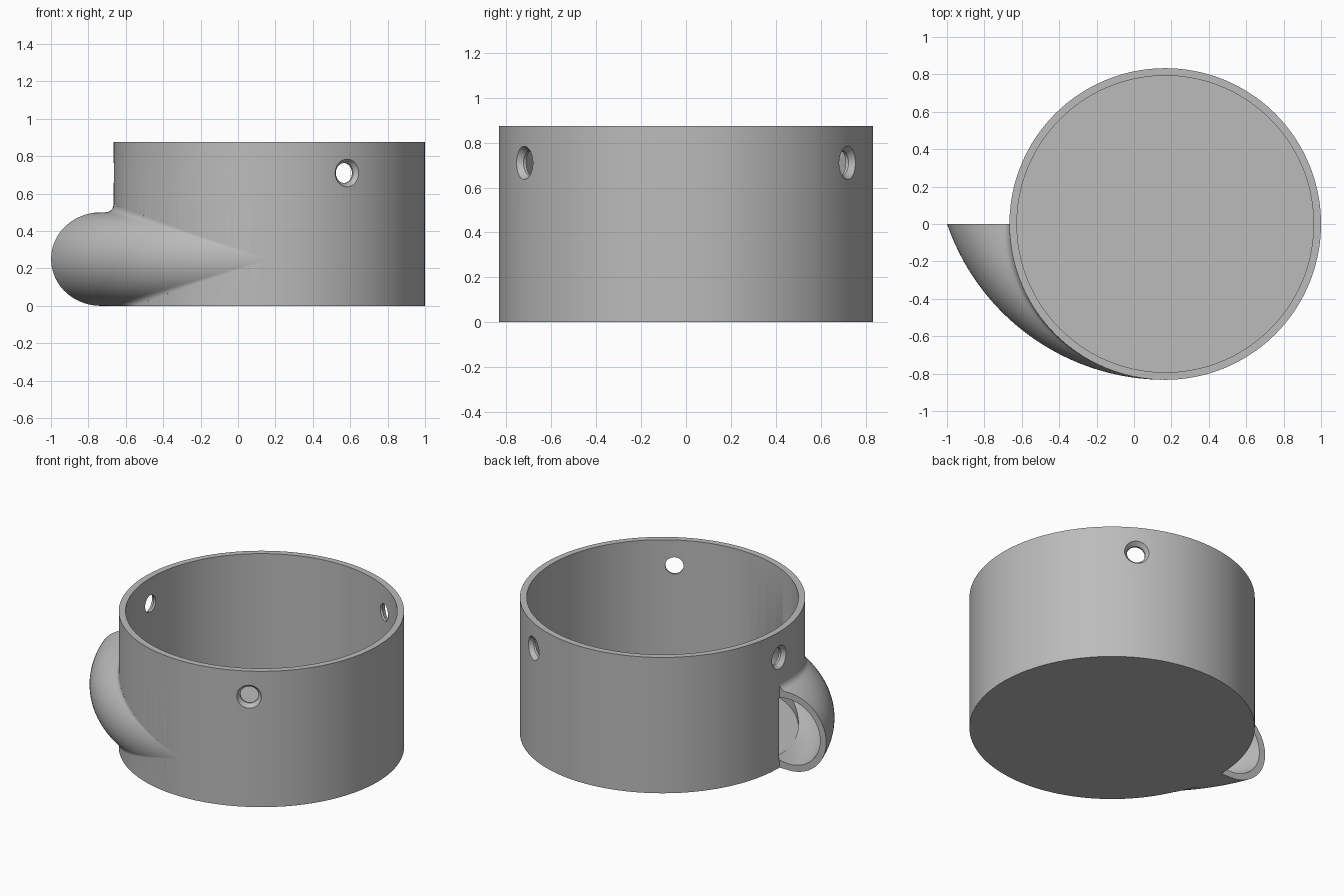
import bpy, bmesh
from math import sin, cos, pi, sqrt, atan2, radians
from mathutils import Matrix, Vector

if "Cube" in bpy.data.objects:
    bpy.data.objects.remove(bpy.data.objects["Cube"])

CX = 0.167                      # cup axis
R, WALL, HEIGHT = 0.833, 0.04, 0.875
AXIS_Y, TUBE_S, TUBE_R, MID_Z = 0.4, 0.983, 0.25, 0.25   # offset ring of the scoop
FILLET = 0.04

grey = bpy.data.materials.new("plain_grey")
grey.use_nodes = True
grey.diffuse_color = (0.5, 0.5, 0.5, 1)
grey.node_tree.nodes["Principled BSDF"].inputs["Base Color"].default_value = (0.5, 0.5, 0.5, 1)


def loft(name, rings):
    """Closed solid through a list of equal-length point rings."""
    bm = bmesh.new()
    rows = [[bm.verts.new(p) for p in ring] for ring in rings]
    n = len(rows[0])
    for a, b in zip(rows, rows[1:]):
        for i in range(n):
            j = (i + 1) % n
            bm.faces.new((a[i], a[j], b[j], b[i]))
    bm.faces.new(rows[0])
    bm.faces.new(rows[-1])
    bmesh.ops.recalc_face_normals(bm, faces=bm.faces)
    mesh = bpy.data.meshes.new(name)
    bm.to_mesh(mesh)
    bm.free()
    mesh.materials.append(grey)
    obj = bpy.data.objects.new(name, mesh)
    bpy.context.collection.objects.link(obj)
    return obj


def lathe(name, profile, segments, matrix):
    """Solid of revolution from (radius, height) pairs."""
    return loft(name, [[matrix @ Vector((r * cos(2 * pi * i / segments),
                                         r * sin(2 * pi * i / segments), z))
                        for i in range(segments)] for r, z in profile])


def combine(target, tool, operation):
    mod = target.modifiers.new("cut", 'BOOLEAN')
    mod.operation = operation
    mod.solver = 'EXACT'
    mod.object = tool
    with bpy.context.temp_override(object=target, active_object=target):
        bpy.ops.object.modifier_apply(modifier=mod.name)
    bpy.data.objects.remove(tool)


def place(theta, s, z):
    """Point at cup angle theta, at distance s from the offset scoop axis."""
    k = AXIS_Y * sin(theta)
    r = k + sqrt(s * s - AXIS_Y ** 2 + k * k)
    return (CX + r * cos(theta), r * sin(theta), z)


def scoop_ring(theta):
    """Tube section with a fillet blending it into the cup wall."""
    s0 = sqrt((R * cos(theta)) ** 2 + (R * sin(theta) - AXIS_Y) ** 2)
    a = s0 - TUBE_S + FILLET
    h = sqrt((TUBE_R + FILLET) ** 2 - a * a)
    alpha = atan2(h, a)
    upper = [(s0 - 0.025, h)]
    for i in range(7):                                  # fillet arc
        t = pi + alpha * i / 6
        upper.append((s0 + FILLET + FILLET * cos(t), h + FILLET * sin(t)))
    for i in range(1, 21):                              # tube arc
        t = alpha * (1 - i / 20)
        upper.append((TUBE_S + TUBE_R * cos(t), TUBE_R * sin(t)))
    section = upper + [(s, -z) for s, z in reversed(upper[:-1])]
    return [place(theta, s, max(0, MID_Z + z)) for s, z in section]


def cavity_ring(theta):
    r = TUBE_R - WALL - 0.001
    return [place(theta, TUBE_S + r * cos(2 * pi * i / 48), MID_Z + r * sin(2 * pi * i / 48))
            for i in range(48)]


def steps(start, end, n):
    return [radians(start + (end - start) * i / n) for i in range(n + 1)]


# Cup body with the tapering side scoop
centre = Matrix.Translation((CX, 0, 0))
cup = lathe("cup_with_scoop", [(R, 0), (R, HEIGHT)], 144, centre)
combine(cup, loft("scoop", [scoop_ring(t) for t in steps(180, 268.5, 50)]), 'UNION')

# Hollow cup and scoop channel opening into it
combine(cup, lathe("cup_hollow", [(R - WALL, WALL), (R - WALL, 1.2)], 144, centre), 'DIFFERENCE')
combine(cup, loft("scoop_channel", [cavity_ring(t) for t in steps(179.6, 266, 50)]), 'DIFFERENCE')

# Three countersunk screw holes near the rim
for angle in (60, 180, 300):
    turn = (Matrix.Translation((CX, 0, 0.71)) @ Matrix.Rotation(radians(angle), 4, 'Z')
            @ Matrix.Rotation(pi / 2, 4, 'Y'))
    hole = lathe("screw_hole", [(0.054, 0.7), (0.054, 0.805), (0.074, 0.832), (0.074, 0.9)], 32, turn)
    combine(cup, hole, 'DIFFERENCE')

# Smooth walls with crisp rims
bpy.ops.object.select_all(action='DESELECT')
cup.select_set(True)
bpy.context.view_layer.objects.active = cup
bpy.ops.object.shade_smooth_by_angle(angle=radians(30))
